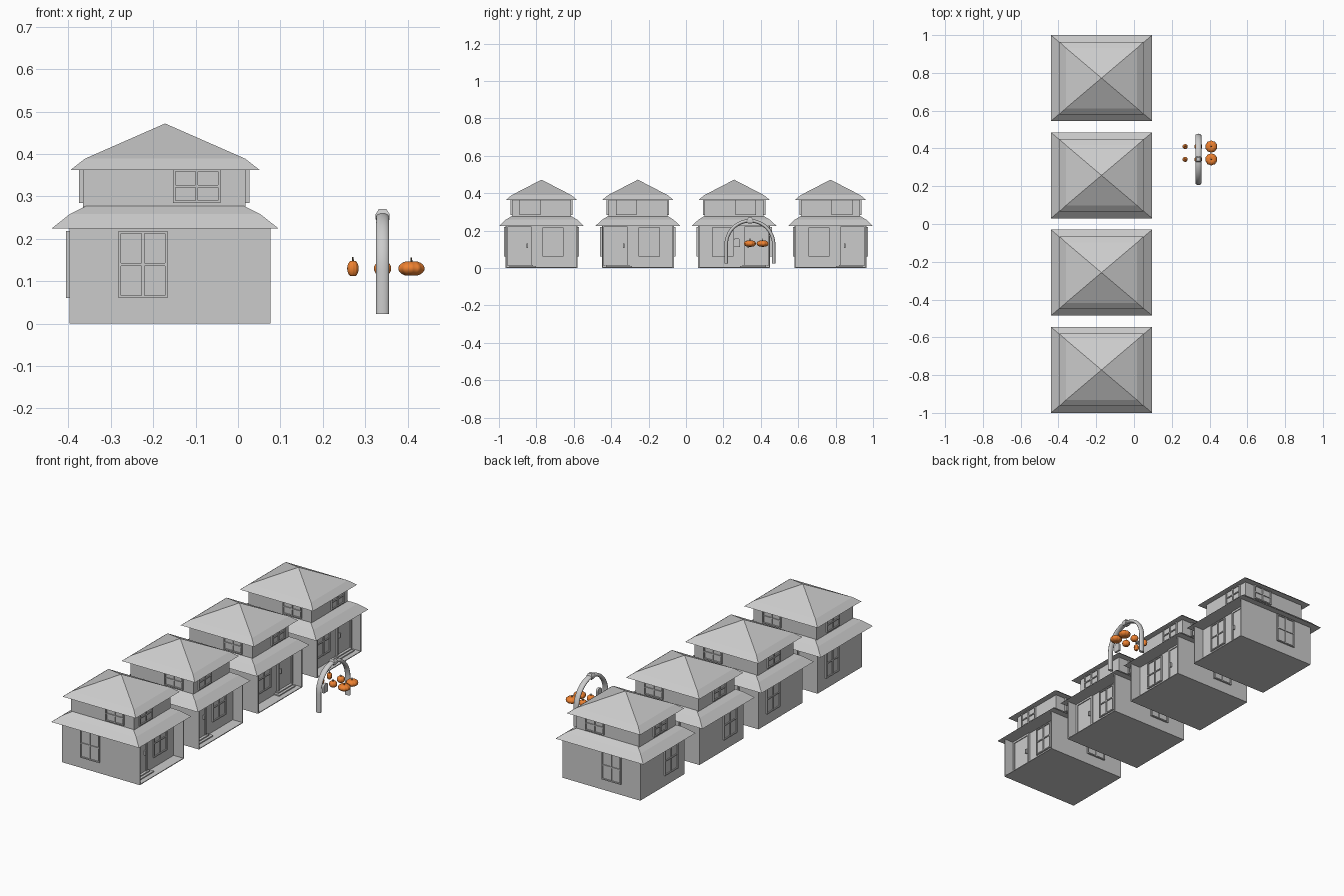
import bpy, bmesh, math

if "Cube" in bpy.data.objects:
    bpy.data.objects.remove(bpy.data.objects["Cube"])

CX = -0.172                     # x centre of the houses


def finish(name, bm, mat=None, smooth=False):
    bmesh.ops.recalc_face_normals(bm, faces=bm.faces[:])
    me = bpy.data.meshes.new(name)
    bm.to_mesh(me)
    bm.free()
    ob = bpy.data.objects.new(name, me)
    bpy.context.collection.objects.link(ob)
    if mat:
        me.materials.append(mat)
    if smooth:
        bpy.ops.object.select_all(action='DESELECT')
        ob.select_set(True)
        bpy.context.view_layer.objects.active = ob
        bpy.ops.object.shade_smooth_by_angle(angle=math.radians(45))
    return ob


def loft(bm, rings, closed_ends=True):
    vs = [[bm.verts.new(p) for p in r] for r in rings]
    n = len(vs[0])
    for a, b in zip(vs, vs[1:]):
        for i in range(n):
            j = (i + 1) % n
            bm.faces.new((a[i], a[j], b[j], b[i]))
    if closed_ends:
        bm.faces.new(vs[0][::-1])
        bm.faces.new(vs[-1])


def rect(cx, cy, hx, hy, z):
    return [(cx - hx, cy - hy, z), (cx + hx, cy - hy, z), (cx + hx, cy + hy, z), (cx - hx, cy + hy, z)]


def add_box(bm, x0, x1, y0, y1, z0, z1):
    x, y, hx, hy = (x0 + x1) / 2, (y0 + y1) / 2, abs(x1 - x0) / 2, abs(y1 - y0) / 2
    loft(bm, [rect(x, y, hx, hy, z0), rect(x, y, hx, hy, z1)])


def boxes(name, items):
    bm = bmesh.new()
    for b in items:
        add_box(bm, *b)
    return finish(name, bm)


def roof(name, cy, levels, apex=None):
    bm = bmesh.new()
    loft(bm, [rect(CX, cy, *l) for l in levels], apex is None)
    if apex:
        bm.verts.ensure_lookup_table()
        top, bot = bm.verts[-4:], bm.verts[:4]
        tip = bm.verts.new((CX, cy, apex))
        for i in range(4):
            bm.faces.new((top[i], top[(i + 1) % 4], tip))
        bm.faces.new(bot)
    return finish(name, bm)


def window(name, axis, side, plane, c, hw, z0, z1):
    """Framed four-pane window on a wall facing side * axis."""
    t, m = 0.006, (z0 + z1) / 2
    bars = [(c - hw, c - hw + t, z0, z1, .009), (c + hw - t, c + hw, z0, z1, .009),
            (c - t / 2, c + t / 2, z0, z1, .008),
            (c - hw, c + hw, z0, z0 + t, .009), (c - hw, c + hw, z1 - t, z1, .009),
            (c - hw, c + hw, m - t / 2, m + t / 2, .008), (c - hw, c + hw, z0, z1, .003)]
    out = []
    for u0, u1, a, b, d in bars:
        p, q = plane - side * .001, plane + side * d
        out.append((p, q, u0, u1, a, b) if axis == 'x' else (u0, u1, p, q, a, b))
    boxes(name, out)


def house(cy, s):
    def Y(v):
        return cy + s * v
    x0, x1, xr, w = -0.397, 0.077, 0.018, 0.1925
    # lower storey with open porch
    boxes("lower_storey", [(x0, xr, cy - w, cy + w, 0, 0.224)])
    boxes("porch_side_walls", [(xr, x1, cy + k * w, cy + k * (w - .006), 0, 0.224) for k in (-1, 1)])
    boxes("porch_floor", [(xr, x1, cy - w, cy + w, 0, 0.004)])
    boxes("door_step", [(xr, xr + .032, Y(-.17), Y(-.03), .004, .010), (xr, xr + .018, Y(-.17), Y(-.045), .010, .016)])
    # door
    boxes("door_frame", [(xr, xr + .009, Y(-.183), Y(-.173), .01, .222),
                         (xr, xr + .009, Y(-.064), Y(-.054), .01, .222),
                         (xr, xr + .009, Y(-.183), Y(-.054), .212, .222)])
    boxes("door", [(xr, xr + .004, Y(-.173), Y(-.064), .012, .213)])
    boxes("door_handle", [(xr + .004, xr + .014, Y(-.079), Y(-.071), .108, .132)])
    # roofs and upper storey
    roof("lower_roof", cy, [(.268, .2275, .224), (.225, .191, .258), (.187, .160, .277)])
    boxes("upper_storey", [(-0.366, xr, cy - .158, cy + .158, .27, .366)])
    roof("upper_roof", cy, [(.2235, .192, .362), (.189, .160, .389)], .472)
    # windows
    for k in (-1, 1):
        window("side_window", 'y', k, cy + k * w, -.224, .058, .06, .219)
        window("upper_side_window", 'y', k, cy + k * .158, -.097, .056, .284, .365)
    window("porch_window", 'x', 1, xr, Y(.061), .057, .062, .215)
    window("back_window", 'x', -1, x0, Y(.07), .057, .06, .219)
    window("upper_front_window", 'x', 1, xr, Y(-.062), .056, .284, .365)
    window("upper_back_window", 'x', -1, -0.366, Y(.02), .056, .284, .365)


for cy, s in ((-.7725, 1), (-.2575, 1), (.2575, -1), (.7725, -1)):
    house(cy, s)

# garden arch: elliptical tube swept along legs and half circle
AX, AY, R = 0.341, 0.342, 0.127
path = [(-R, .023, math.pi)]
path += [(R * math.cos(a), .125 + R * math.sin(a), a) for a in (math.pi * (1 - i / 24) for i in range(25))]
path += [(R, .023, 0)]
bm = bmesh.new()
rings = []
for y, z, a in path:
    ring = []
    for i in range(16):
        t = math.tau * i / 16
        d = .009 * math.cos(t)
        ring.append((AX + .0155 * math.sin(t), AY + y + d * math.cos(a), z + d * math.sin(a)))
    rings.append(ring)
loft(bm, rings)
finish("arch", bm, smooth=True)

# keystone on the arch
bm = bmesh.new()
loft(bm, [rect(AX, AY, .012, .010, .238), rect(AX, AY, .0165, .015, .246),
          rect(AX, AY, .0165, .015, .258), rect(AX, AY, .009, .009, .27)])
finish("arch_keystone", bm)

# round-topped plaque
bm = bmesh.new()
outline = [(-.018, .112), (.018, .112)] + [(.018 * math.cos(math.pi * i / 10), .145 + .016 * math.sin(math.pi * i / 10)) for i in range(11)]
loft(bm, [[(x, .272 + y, z) for y, z in outline] for x in (AX - .006, AX + .006)])
finish("plaque", bm)

orange = bpy.data.materials.new("pumpkin_orange")
orange.diffuse_color = (0.85, 0.22, 0.03, 1)
orange.use_nodes = True
orange.node_tree.nodes["Principled BSDF"].inputs["Base Color"].default_value = orange.diffuse_color
brown = bpy.data.materials.new("stem_brown")
brown.diffuse_color = (0.12, 0.09, 0.05, 1)
brown.use_nodes = True
brown.node_tree.nodes["Principled BSDF"].inputs["Base Color"].default_value = brown.diffuse_color


def pumpkin(x, y, r, h):
    # ribbed body dimpled at the poles
    bm = bmesh.new()
    rings = []
    for j in range(15):
        p = math.pi * (.03 + .94 * j / 14)
        rr = math.sin(p)
        ring = []
        for i in range(40):
            t = math.tau * i / 40
            k = r * rr * (.91 + .09 * abs(math.sin(5 * t)) ** .7)
            z = -math.cos(p) * (1 - .25 * max(0, 1 - rr * 2.2))
            ring.append((x + k * math.cos(t), y + k * math.sin(t), .13 + h * z))
        rings.append(ring)
    loft(bm, rings)
    finish("pumpkin", bm, orange, True)
    # bent stem
    bm = bmesh.new()
    loft(bm, [[(x + dx + q * math.cos(math.tau * i / 6), y + q * math.sin(math.tau * i / 6), .13 + h * .7 + dz)
               for i in range(6)] for q, dx, dz in ((.004, 0, 0), (.0022, 0, .006), (.0018, -.001, .013))])
    finish("pumpkin_stem", bm, brown)


for y in (.342, .410):
    pumpkin(.271, y, .014, .02)
    pumpkin(.341, y, .021, .0185)
    pumpkin(.409, y, .032, .0185)
